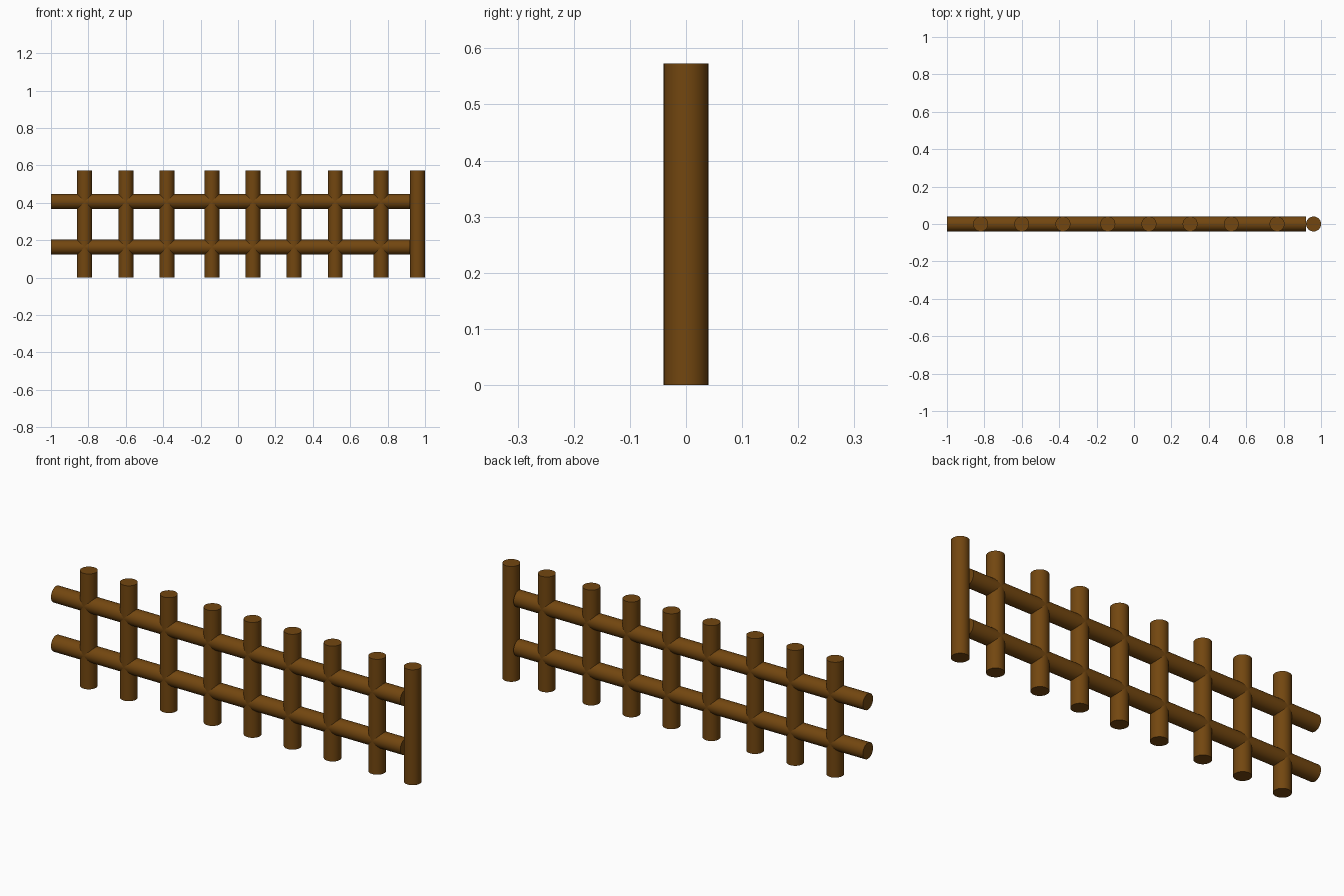
import bpy
import math

if "Cube" in bpy.data.objects:
    bpy.data.objects.remove(bpy.data.objects["Cube"])

RADIUS = 0.04
HEIGHT = 0.573

wood = bpy.data.materials.new("brown_wood")
wood.diffuse_color = (0.17, 0.062, 0.005, 1)
wood.use_nodes = True
wood.node_tree.nodes["Principled BSDF"].inputs["Base Color"].default_value = wood.diffuse_color


def log(name, length, location, rotation=(0, 0, 0)):
    bpy.ops.mesh.primitive_cylinder_add(vertices=32, radius=RADIUS, depth=length,
                                        location=location, rotation=rotation)
    obj = bpy.context.object
    obj.name = name
    obj.data.materials.append(wood)
    bpy.ops.object.shade_smooth_by_angle(angle=math.radians(30))
    return obj


# upright posts, the last one closing the right end
for i, x in enumerate((-0.82, -0.60, -0.38, -0.14, 0.08, 0.30, 0.52, 0.765, 0.96)):
    log(f"post_{i + 1}", HEIGHT, (x, 0, HEIGHT / 2))

# horizontal rails, stopping against the end post
left, right = -1.0, 0.92
for name, z in (("lower_rail", 0.163), ("upper_rail", 0.407)):
    log(name, right - left, ((left + right) / 2, 0, z), (0, math.pi / 2, 0))
